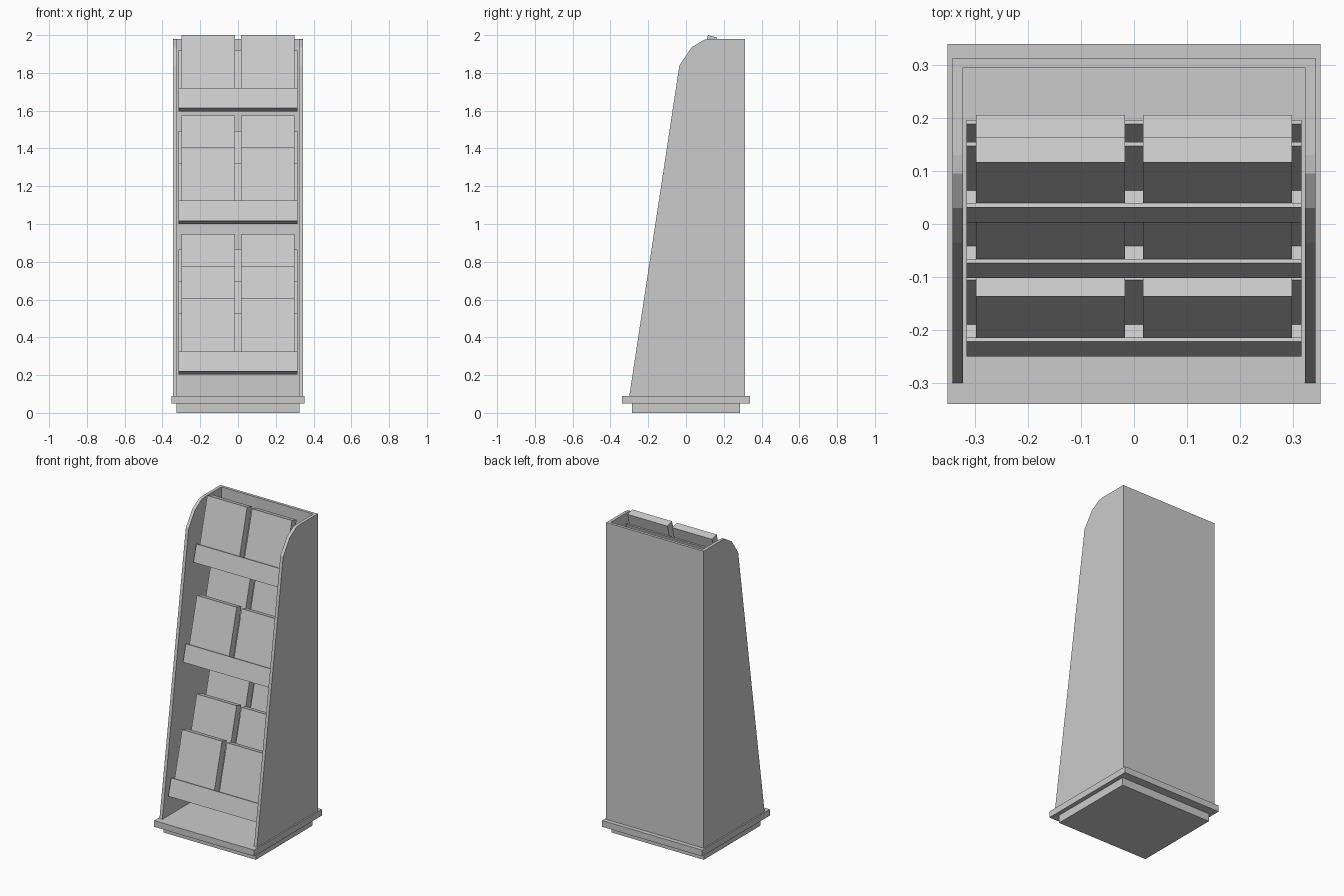
import bpy
import math

cube = bpy.data.objects.get("Cube")
if cube:
    bpy.data.objects.remove(cube, do_unlink=True)

grey = bpy.data.materials.new("light grey")
grey.use_nodes = True
grey.diffuse_color = (0.6, 0.6, 0.6, 1)
grey.node_tree.nodes["Principled BSDF"].inputs["Base Color"].default_value = (0.6, 0.6, 0.6, 1)

TILT = math.radians(15)
SIN, COS = math.sin(TILT), math.cos(TILT)


def extrude_profile(name, profile, x0, x1):
    """Solid made by sweeping a (y, z) outline from x0 to x1."""
    n = len(profile)
    verts = [(x, y, z) for x in (x0, x1) for y, z in profile]
    faces = [tuple(reversed(range(n))), tuple(range(n, 2 * n))]
    faces += [(i, (i + 1) % n, (i + 1) % n + n, i + n) for i in range(n)]
    mesh = bpy.data.meshes.new(name)
    mesh.from_pydata(verts, [], faces)
    mesh.materials.append(grey)
    obj = bpy.data.objects.new(name, mesh)
    bpy.context.collection.objects.link(obj)
    return obj


def box(name, x0, x1, y0, y1, z0, z1):
    return extrude_profile(name, [(y0, z0), (y1, z0), (y1, z1), (y0, z1)], x0, x1)


# Stepped base
box("base_foot", -0.325, 0.325, -0.285, 0.285, 0, 0.05)
box("base_plate", -0.352, 0.352, -0.34, 0.34, 0.05, 0.09)

# Cabinet: shaped side panels and a back
side = [(-0.30, 0.09), (0.313, 0.09), (0.313, 1.98), (0.13, 1.98),
        (0.095, 1.975), (0.03, 1.935), (-0.035, 1.84)]
extrude_profile("side_panel_left", side, 0.323, 0.343)
extrude_profile("side_panel_right", side, -0.343, -0.323)
box("back_panel", -0.323, 0.323, 0.295, 0.313, 0.09, 1.98)


def tray(name, y, z):
    """Backward-leaning tray holding two boxes; (y, z) is its lower front edge."""
    def at(depth, height):
        return (y + depth * COS + height * SIN, z - depth * SIN + height * COS)

    def solid(part, d0, d1, h0, h1, x0, x1):
        outline = [at(d0, h0), at(d1, h0), at(d1, h1), at(d0, h1)]
        extrude_profile(name + "_" + part, outline, x0, x1)

    # One folded sheet: lip, floor and backrest
    t, depth, lip, rest = 0.008, 0.068, 0.11, 0.332
    fold = [at(0, 0), at(depth, 0), at(depth, rest), at(depth - t, rest),
            at(depth - t, t), at(t, t), at(t, lip), at(0, lip)]
    extrude_profile(name + "_holder", fold, -0.316, 0.316)
    for label, x0 in (("left", 0.017), ("right", -0.298)):
        solid("box_" + label, 0.0095, 0.0585, t + 0.001, 0.403, x0, x0 + 0.281)


# Three shelf groups, each with rows stepping up and back
for shelf, y, z, rows in (("lower", -0.25, 0.22, 3),
                          ("middle", -0.102, 1.017, 2),
                          ("upper", 0.003, 1.613, 1)):
    for row in range(rows):
        tray(f"{shelf}_row_{row + 1}", y + row * 0.147, z + row * 0.17)
